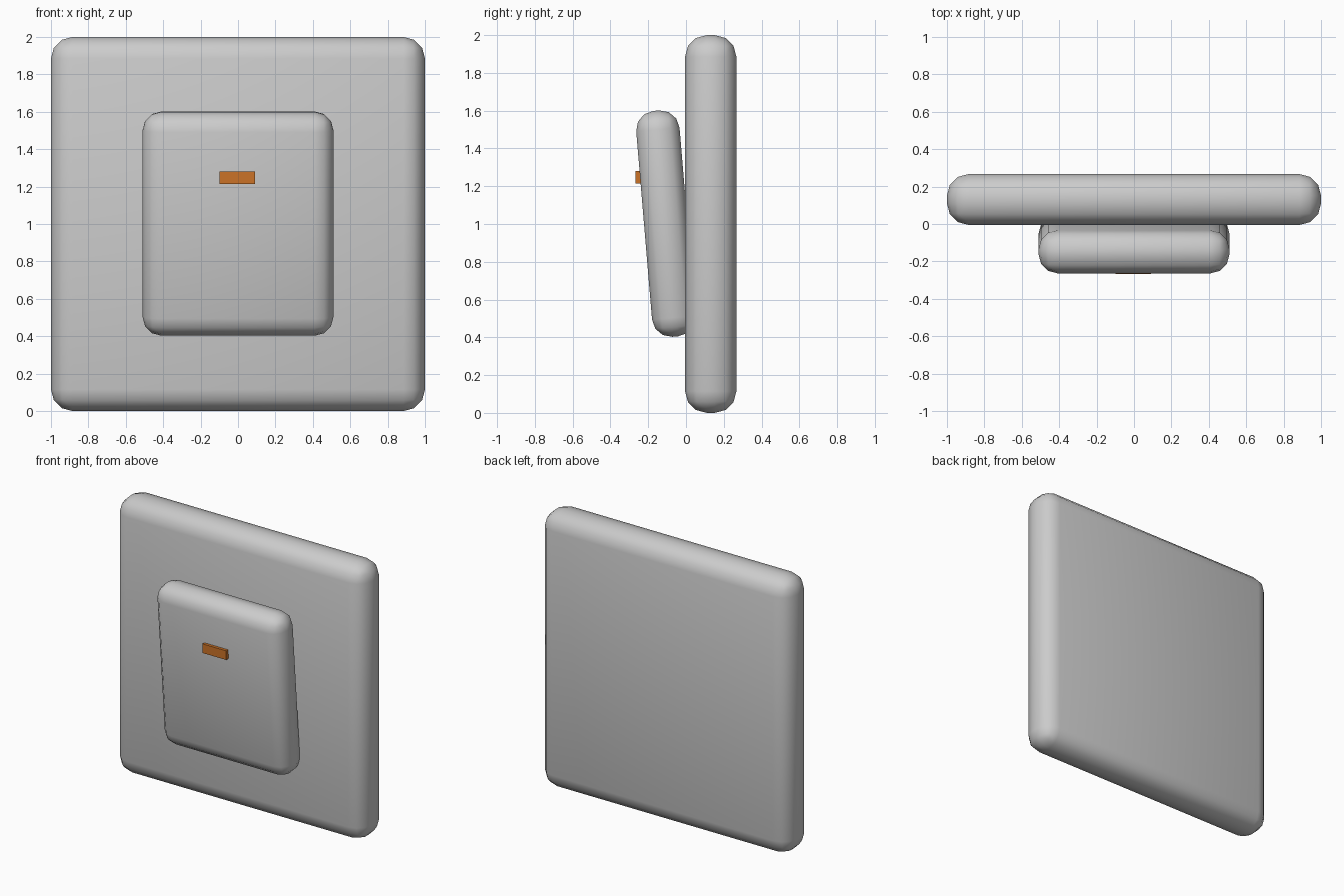
import bpy, math

if "Cube" in bpy.data.objects:
    bpy.data.objects.remove(bpy.data.objects["Cube"])


def box(name, size, loc, bevel=0.0, tilt=0.0):
    bpy.ops.mesh.primitive_cube_add(size=1, location=loc)
    ob = bpy.context.object
    ob.name = name
    ob.scale = size
    bpy.ops.object.transform_apply(location=False, rotation=False, scale=True)
    ob.rotation_euler.x = tilt
    if bevel:
        mod = ob.modifiers.new("rounding", 'BEVEL')
        mod.width = bevel
        mod.segments = 3
        for p in ob.data.polygons:
            p.use_smooth = True
    return ob


# wall plate
box("wall_plate", (2.0, 0.272, 2.0), (0, 0.131, 1.0), 0.115)

# tilted rocker, top edge pushed outwards
box("rocker", (1.02, 0.23, 1.2), (0, -0.107, 1.002), 0.1, math.radians(4.8))

# orange indicator
light = box("indicator", (0.19, 0.1, 0.066), (-0.003, -0.217, 1.247))
orange = bpy.data.materials.new("orange")
orange.diffuse_color = (0.6, 0.17, 0.02, 1)
orange.use_nodes = True
orange.node_tree.nodes["Principled BSDF"].inputs["Base Color"].default_value = orange.diffuse_color
light.data.materials.append(orange)
